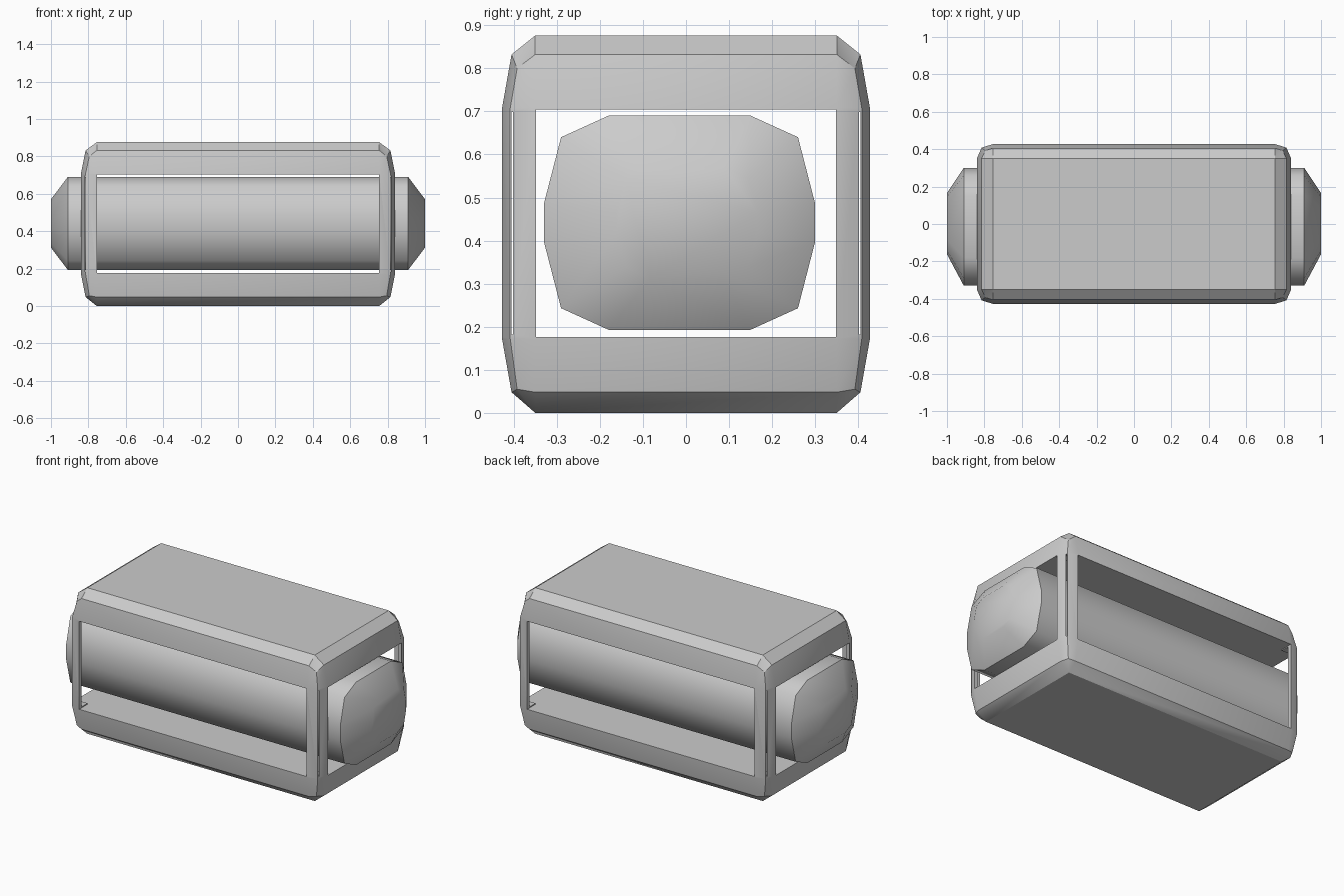
import bpy, bmesh, math

if "Cube" in bpy.data.objects:
    bpy.data.objects.remove(bpy.data.objects["Cube"])


def loft(name, rings):
    """Closed solid skinned through rings with equal point counts."""
    bm = bmesh.new()
    loops = [[bm.verts.new(p) for p in ring] for ring in rings]
    n = len(loops[0])
    for a, b in zip(loops, loops[1:]):
        for i in range(n):
            j = (i + 1) % n
            bm.faces.new((a[i], a[j], b[j], b[i]))
    bm.faces.new(loops[0][::-1])
    bm.faces.new(loops[-1])
    bmesh.ops.remove_doubles(bm, verts=bm.verts, dist=1e-4)
    bmesh.ops.recalc_face_normals(bm, faces=bm.faces)
    mesh = bpy.data.meshes.new(name)
    bm.to_mesh(mesh)
    bm.free()
    obj = bpy.data.objects.new(name, mesh)
    bpy.context.collection.objects.link(obj)
    return obj


def activate(obj):
    bpy.ops.object.select_all(action='DESELECT')
    obj.select_set(True)
    bpy.context.view_layer.objects.active = obj


def cut(obj, hx, hy, z0, z1):
    """Subtract a box with half sizes hx, hy between z0 and z1."""
    box = loft("cutter", [[(-hx, -hy, z), (hx, -hy, z), (hx, hy, z), (-hx, hy, z)]
                          for z in (z0, z1)])
    box.hide_render = True
    activate(obj)
    mod = obj.modifiers.new("cut", 'BOOLEAN')
    mod.operation = 'DIFFERENCE'
    mod.solver = 'EXACT'
    mod.object = box
    bpy.ops.object.modifier_apply(modifier=mod.name)
    bpy.data.objects.remove(box)


def smooth(obj, degrees):
    activate(obj)
    bpy.ops.object.shade_smooth_by_angle(angle=math.radians(degrees))


# Housing: rounded-corner horizontal sections
IX, IY = 0.755, 0.35


def section(z, hx, hy, cx, cy, cz):
    quarter = [(hx, IY, z), (cx, cy, cz), (IX, hy, z)]
    pts = []
    for sx, sy in ((1, 1), (-1, 1), (-1, -1), (1, -1)):
        q = quarter if sx * sy > 0 else quarter[::-1]
        pts += [(sx * x, sy * y, h) for x, y, h in q]
    return pts


housing = loft("housing", [
    section(0, IX, IY, IX, IY, 0),
    section(0.048, 0.815, 0.405, 0.795, 0.392, 0.055),
    section(0.172, 0.84, 0.427, 0.815, 0.408, 0.172),
    section(0.708, 0.84, 0.427, 0.815, 0.408, 0.708),
    section(0.832, 0.815, 0.405, 0.795, 0.392, 0.80),
    section(0.876, IX, IY, IX, IY, 0.876),
])
# Inner chamber, then front/back and side windows
cut(housing, 0.818, 0.405, 0.182, 0.699)
cut(housing, IX, 1.0, 0.176, 0.704)
cut(housing, 1.5, IY - 0.002, 0.176, 0.704)
smooth(housing, 30)

# Roller: faceted oval barrel with tapered ends
half = [(-0.33, 0.485), (-0.29, 0.64), (-0.18, 0.69),
        (0.15, 0.69), (0.26, 0.64), (0.30, 0.485)]
oval = half + [(y, 0.883 - z) for y, z in reversed(half)]


def slice_at(x, s):
    return [(x, (y + 0.015) * s + (0.002 if s < 1 else -0.015), 0.4415 + (z - 0.4415) * s)
            for y, z in oval]


roller = loft("roller", [slice_at(-1, 0.52), slice_at(-0.91, 1),
                         slice_at(0.91, 1), slice_at(1, 0.52)])
smooth(roller, 52.5)
